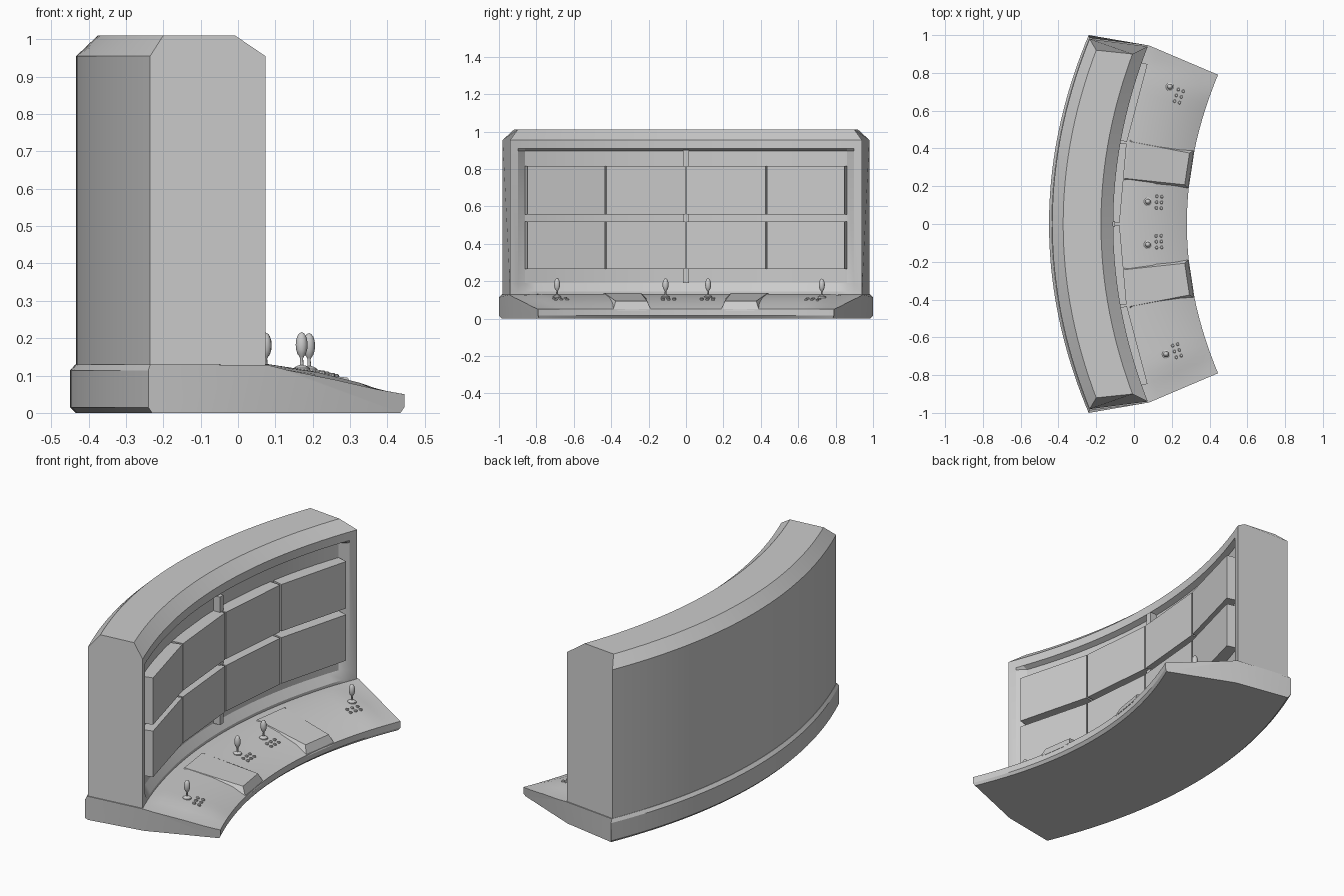
import bpy, bmesh, math
from mathutils import Vector

cube = bpy.data.objects.get("Cube")
if cube:
    bpy.data.objects.remove(cube)

grey = bpy.data.materials.new("plain_grey")
grey.use_nodes = True
grey.diffuse_color = (0.6, 0.6, 0.6, 1)
grey.node_tree.nodes["Principled BSDF"].inputs["Base Color"].default_value = (0.6, 0.6, 0.6, 1)


def finish(name, bm, smooth=25):
    bmesh.ops.recalc_face_normals(bm, faces=bm.faces)
    mesh = bpy.data.meshes.new(name)
    bm.to_mesh(mesh)
    bm.free()
    mesh.materials.append(grey)
    obj = bpy.data.objects.new(name, mesh)
    bpy.context.collection.objects.link(obj)
    if smooth:
        bpy.ops.object.select_all(action="DESELECT")
        obj.select_set(True)
        bpy.context.view_layer.objects.active = obj
        bpy.ops.object.shade_smooth_by_angle(angle=math.radians(smooth))
    return obj


def arc(mid, end, half, z, t):
    """Point on a bowed line from the middle (t=0) to either end (t=+-1)."""
    return Vector((mid + (end - mid) * t * t, half * t, z))


def sweep(name, rings, caps):
    bm = bmesh.new()
    loops = [[bm.verts.new(p) for p in ring] for ring in rings]
    n = len(loops[0])
    for a, b in zip(loops, loops[1:]):
        for i in range(n):
            j = (i + 1) % n
            bm.faces.new((a[i], a[j], b[j], b[i]))
    for loop in (loops[0], loops[-1]):
        for cap in caps:
            bm.faces.new([loop[i] for i in cap])
    return finish(name, bm)


def hull(name, points):
    bm = bmesh.new()
    v = [bm.verts.new(p) for p in points]
    for f in ("0123", "7654", "0451", "1562", "2673", "3740"):
        bm.faces.new([v[int(c)] for c in f])
    return finish(name, bm, 0)


# Desk surface: f runs back to front, t runs along the bow
DESK = [(0, .13, .128), (.15, .132, .114), (.5, .112, .088), (.8, .084, .063), (1, .05, .05)]


def desk(f, t):
    for (f0, m0, e0), (f1, m1, e1) in zip(DESK, DESK[1:]):
        if f <= f1:
            k = (f - f0) / (f1 - f0)
            break
    w = min(1, (1 - abs(t)) / .2)
    w = w * w * (3 - 2 * w)
    z = (m0 + (m1 - m0) * k) * w + (e0 + (e1 - e0) * k) * (1 - w)
    return arc(-.1 + .38 * f, .08 + .365 * f, .945 - .155 * f, z, t)


# Base with a sloping desk
def base_ring(t):
    back = [(-.1, .075, .93, 0), (-.435, -.23, .985, 0), (-.45, -.24, 1, .015),
            (-.45, -.24, 1, .113), (-.435, -.235, .985, .13)]
    front = [(.28, .445, .79, .015), (.265, .435, .785, 0)]
    return ([arc(*p, t) for p in back] + [desk(d[0], t) for d in DESK]
            + [arc(*p, t) for p in front])


steps = 40
sweep("base_desk", [base_ring(2 * i / steps - 1) for i in range(steps + 1)],
      [range(6), (0, *range(5, 12))])


# Curved cabinet with a recessed, bevelled opening
def cabinet_ring(t, depth):
    outer = [(-.433, -.235, .98, .12), (-.433, -.235, .98, .955), (-.375, -.2, .92, 1.01),
             (-.175, -.008, .9, 1.01), (-.11, .073, .94, .955)]
    inner = [(0, .908), (depth, .895), (depth, .19), (0, .145), (0, .12)]
    return ([arc(*p, t) for p in outer]
            + [arc(-.11 - d, .073 - d, .94, z, t) for d, z in inner])


edge, inset, steps = .955, .915, 28
sections = [(-1, 0), (-edge, 0)]
sections += [(inset * (2 * i / steps - 1), .03) for i in range(steps + 1)]
sections += [(edge, 0), (1, 0)]
sweep("cabinet", [cabinet_ring(t, d) for t, d in sections], [range(10)])


# Two rows of four flat display panels following the bow
def front_x(y):
    return -.11 + .183 * (y / .94) ** 2


breaks = [-.85, -.43, 0, .43, .85]
for low, high in ((.265, .52), (.555, .815)):
    for y0, y1 in zip(breaks, breaks[1:]):
        a = Vector((front_x(y0) + .033, y0, 0))
        b = Vector((front_x(y1) + .033, y1, 0))
        along = (b - a).normalized() * .004
        a, b = a + along, b - along
        back = Vector((-along.y, along.x, 0)).normalized() * .07
        foot = [a, b, b + back, a + back]
        hull("display_panel", [p + Vector((0, 0, low)) for p in foot]
             + [p + Vector((0, 0, high)) for p in foot])


# Mounting strips behind the panels
def box(name, x0, x1, y0, y1, z0, z1):
    foot = [(x0, y0), (x1, y0), (x1, y1), (x0, y1)]
    hull(name, [(x, y, z0) for x, y in foot] + [(x, y, z1) for x, y in foot])


box("centre_strip", -.16, -.1, -.016, .016, .19, .9)

# Raised wedge consoles on the desk
for s in (-1, 1):
    low = [desk(f, s * t) for f, t in ((.1, .235), (1, .235), (1, .495), (.1, .495))]
    high = [desk(f, s * t) for f, t in ((.1, .26), (.94, .26), (.94, .47), (.1, .47))]
    for p, z in zip(high, (.136, .094, .094, .136)):
        p.z = z
    for p in low:
        p.z -= .008
    hull("wedge_console", low + high)


# Levers with egg-shaped knobs, each beside a group of buttons
def lathe(name, place, profile, sides=12):
    bm = bmesh.new()
    verts = [bm.verts.new(place + Vector((r, 0, z))) for r, z in profile]
    edges = [bm.edges.new(e) for e in zip(verts, verts[1:])]
    bmesh.ops.spin(bm, geom=verts + edges, cent=place, axis=(0, 0, 1),
                   angle=math.tau, steps=sides, use_duplicate=False)
    bmesh.ops.remove_doubles(bm, verts=bm.verts, dist=.0005)
    return finish(name, bm, 40)


knob = [(.016 * math.sin(math.pi * i / 8), .066 - .034 * math.cos(math.pi * i / 8))
        for i in range(1, 9)]
lever = [(.022, -.01), (.022, .004), (.012, .01), (.005, .012), (.004, .03)] + knob

for f, t, shift in ((.45, .83, -.035), (.45, .135, 0), (.45, -.125, .015), (.43, -.785, 0)):
    lathe("lever", desk(f, t), lever)
    for row in range(2):
        for col in range(3):
            spot = desk(f + .12 + .07 * row, t + shift + .036 * (col - 1))
            lathe("button", spot, [(.009, -.006), (.009, .004), (.006, .007), (0, .007)], 8)
